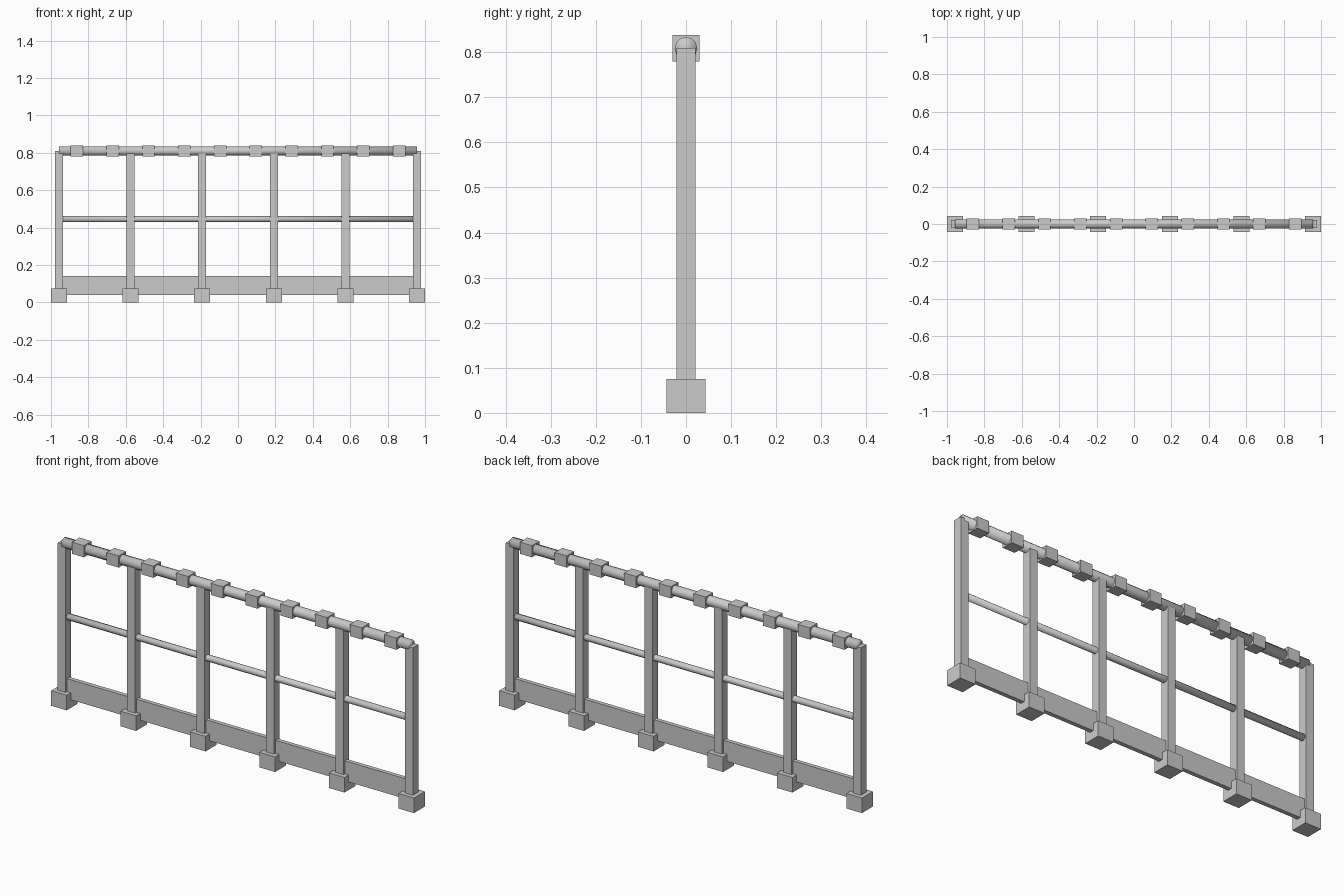
import bpy
from math import pi

cube = bpy.data.objects.get("Cube")
if cube:
    bpy.data.objects.remove(cube, do_unlink=True)

# Single flat colour
grey = bpy.data.materials.new("light_grey")
grey.use_nodes = True
COLOUR = (0.6, 0.6, 0.6, 1)
grey.diffuse_color = COLOUR
grey.node_tree.nodes["Principled BSDF"].inputs["Base Color"].default_value = COLOUR

END = 0.957          # x of the outermost posts
POSTS = 6
COLLARS = 10
RAIL_Z = 0.809


def finish(name):
    obj = bpy.context.object
    obj.name = name
    obj.data.materials.append(grey)
    return obj


def box(name, x, z_low, z_high, width, depth):
    bpy.ops.mesh.primitive_cube_add(size=1, location=(x, 0, (z_low + z_high) / 2))
    obj = finish(name)
    obj.scale = (width, depth, z_high - z_low)
    bpy.ops.object.transform_apply(location=False, rotation=False, scale=True)


def rail(name, z, radius):
    bpy.ops.mesh.primitive_cylinder_add(
        vertices=12, radius=radius, depth=2 * END,
        location=(0, 0, z), rotation=(0, pi / 2, 0))
    finish(name)
    bpy.ops.object.shade_smooth()


# Posts standing on square feet
spacing = 2 * END / (POSTS - 1)
for i in range(POSTS):
    x = -END + i * spacing
    box(f"foot_{i + 1}", x, 0, 0.075, 0.086, 0.086)
    box(f"post_{i + 1}", x, 0.04, RAIL_Z, 0.043, 0.043)

# Kick board and round rails
box("kick_board", 0, 0.04, 0.14, 2 * END, 0.021)
rail("middle_rail", 0.445, 0.016)
rail("top_rail", RAIL_Z, 0.025)

# Square collars along the top rail
pitch = 2 * END / COLLARS
for i in range(COLLARS):
    x = -END + (i + 0.5) * pitch
    box(f"rail_collar_{i + 1}", x, 0.78, 0.838, 0.066, 0.059)
